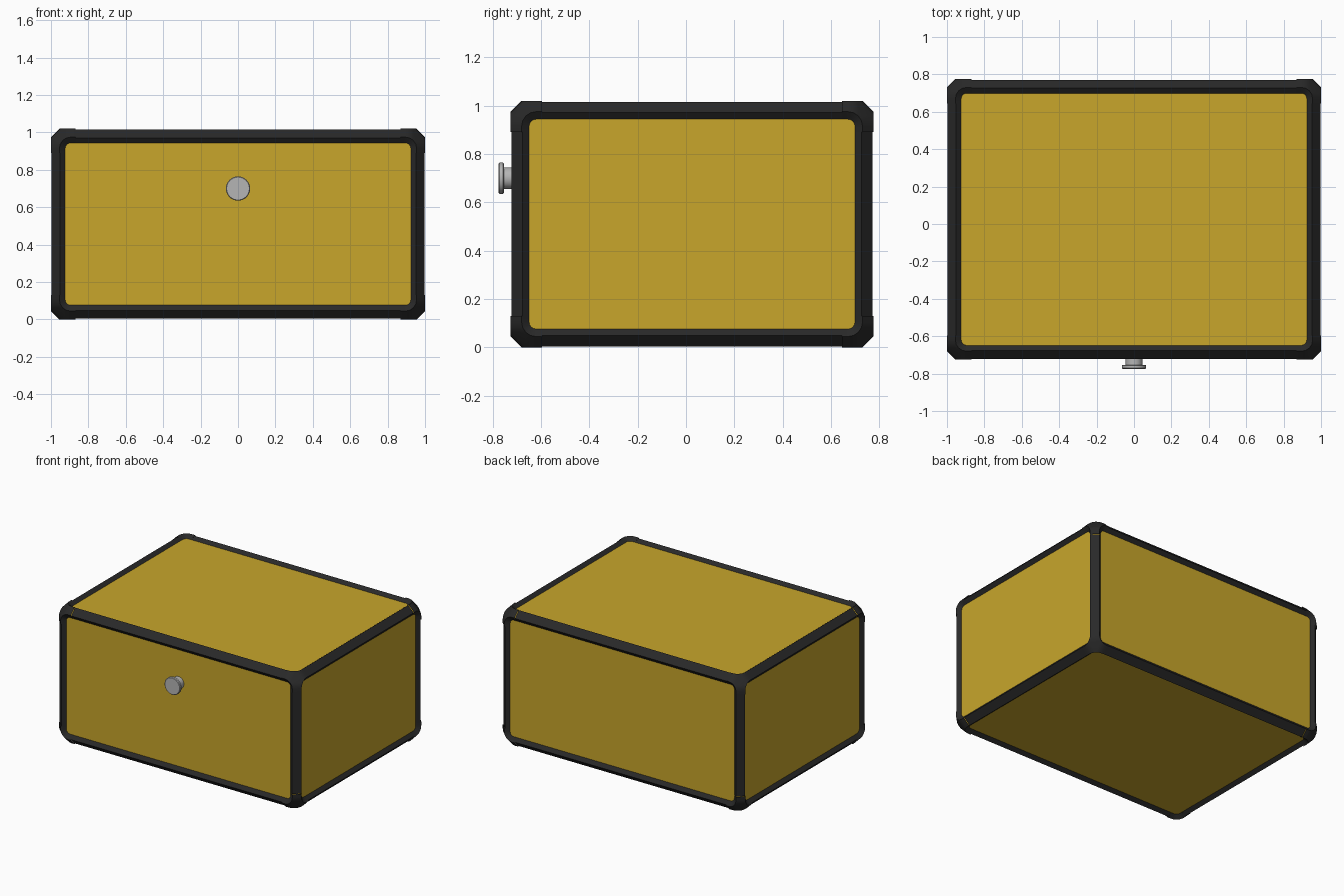
import bpy
import bmesh
import math
from mathutils import Vector

if "Cube" in bpy.data.objects:
    bpy.data.objects.remove(bpy.data.objects["Cube"], do_unlink=True)

CENTRE = Vector((0, 0.025, 0.51))
HALF = Vector((1.0, 0.75, 0.51))
CHAMFER, TRIM, DEPTH, CORNER = 0.045, 0.08, 0.025, 0.13


def material(name, rgb):
    mat = bpy.data.materials.new(name)
    mat.use_nodes = True
    mat.diffuse_color = (*rgb, 1)
    mat.node_tree.nodes["Principled BSDF"].inputs["Base Color"].default_value = (*rgb, 1)
    return mat


yellow = material("mustard panel", (0.58, 0.38, 0.024))
black = material("black trim", (0.022, 0.022, 0.022))
grey = material("grey metal", (0.46, 0.46, 0.46))


def add_object(name, bm, mat, smooth=False):
    bmesh.ops.recalc_face_normals(bm, faces=bm.faces)
    mesh = bpy.data.meshes.new(name)
    bm.to_mesh(mesh)
    bm.free()
    mesh.materials.append(mat)
    obj = bpy.data.objects.new(name, mesh)
    bpy.context.collection.objects.link(obj)
    if smooth:
        bpy.context.view_layer.objects.active = obj
        obj.select_set(True)
        bpy.ops.object.shade_smooth_by_angle(angle=math.radians(35))
        obj.select_set(False)
    return obj


def face_ring(axis, side, half, inset, depth, radius, steps=4):
    """Rounded rectangle lying parallel to one face of the box."""
    u, v = (axis + 1) % 3, (axis + 2) % 3
    points = []
    for quarter, (su, sv) in enumerate(((1, 1), (-1, 1), (-1, -1), (1, -1))):
        for i in range(steps + 1):
            angle = math.pi / 2 * (quarter + i / steps)
            p = Vector()
            p[axis] = side * (half[axis] - depth)
            p[u] = su * (half[u] - inset - radius) + radius * math.cos(angle)
            p[v] = sv * (half[v] - inset - radius) + radius * math.sin(angle)
            points.append(p + CENTRE)
    return points


def trim_shell(half, round_outer):
    """Chamfered edge trim with slopes running down to the panels."""
    bm = bmesh.new()
    sides = [(a, s) for a in range(3) for s in (-1, 1)]
    rings = {}
    for key in sides:
        rings[key] = [bm.verts.new(p) for p in face_ring(*key, half, CHAMFER, 0, round_outer)]
    bmesh.ops.convex_hull(bm, input=bm.verts[:])
    bm.normal_update()
    flat = [f for f in bm.faces if max(abs(c) for c in f.normal) > 0.999]
    bmesh.ops.delete(bm, geom=flat, context='FACES')
    for key in sides:
        outer = rings[key]
        # the lip ends just inside the panel, leaving no gap
        lip = DEPTH + 0.003 + half.x - HALF.x
        inner = [bm.verts.new(p) for p in face_ring(*key, half, TRIM + half.x - HALF.x, lip, 0.025)]
        for i in range(len(outer)):
            j = (i + 1) % len(outer)
            bm.faces.new((outer[i], outer[j], inner[j], inner[i]))
    return bm


def cut_at_corners(bm):
    for axis in range(3):
        for side in (-1, 1):
            normal = Vector()
            normal[axis] = side
            bmesh.ops.bisect_plane(bm, geom=bm.verts[:] + bm.edges[:] + bm.faces[:],
                                   plane_co=CENTRE + normal * (HALF[axis] - CORNER), plane_no=normal)


def is_corner(face):
    c = face.calc_center_median() - CENTRE
    return all(abs(c[a]) > HALF[a] - CORNER for a in range(3))


# Panel body
bm = bmesh.new()
bmesh.ops.create_cube(bm, size=2)
for vert in bm.verts:
    vert.co = Vector([vert.co[a] * (HALF[a] - DEPTH) for a in range(3)]) + CENTRE
panels = add_object("case_panels", bm, yellow)

# The body edges stay hidden behind the trim
bevel = panels.modifiers.new("edge chamfer", 'BEVEL')
bevel.width = 0.04
bevel.segments = 1

# Edge bars, set slightly below the corner guards
bm = trim_shell(HALF - Vector((0.004, 0.004, 0.004)), 0.04)
cut_at_corners(bm)
bmesh.ops.delete(bm, geom=[f for f in bm.faces if is_corner(f)], context='FACES')
add_object("edge_bars", bm, black)

# Corner guards
bm = trim_shell(HALF, 0.06)
cut_at_corners(bm)
bmesh.ops.delete(bm, geom=[f for f in bm.faces if not is_corner(f)], context='FACES')
add_object("corner_guards", bm, black, smooth=True)

# Front knob, turned from a profile of radius and y
profile = [(0.045, -0.69), (0.045, -0.753), (0.061, -0.753), (0.065, -0.757),
           (0.065, -0.771), (0.061, -0.775)]
bm = bmesh.new()
count = 32
loops = []
for radius, y in profile:
    loops.append([bm.verts.new((radius * math.cos(math.tau * i / count), y,
                                0.70 + radius * math.sin(math.tau * i / count)))
                  for i in range(count)])
for a, b in zip(loops, loops[1:]):
    for i in range(count):
        j = (i + 1) % count
        bm.faces.new((a[i], a[j], b[j], b[i]))
bm.faces.new(loops[0])
bm.faces.new(loops[-1])
add_object("front_knob", bm, grey, smooth=True)
